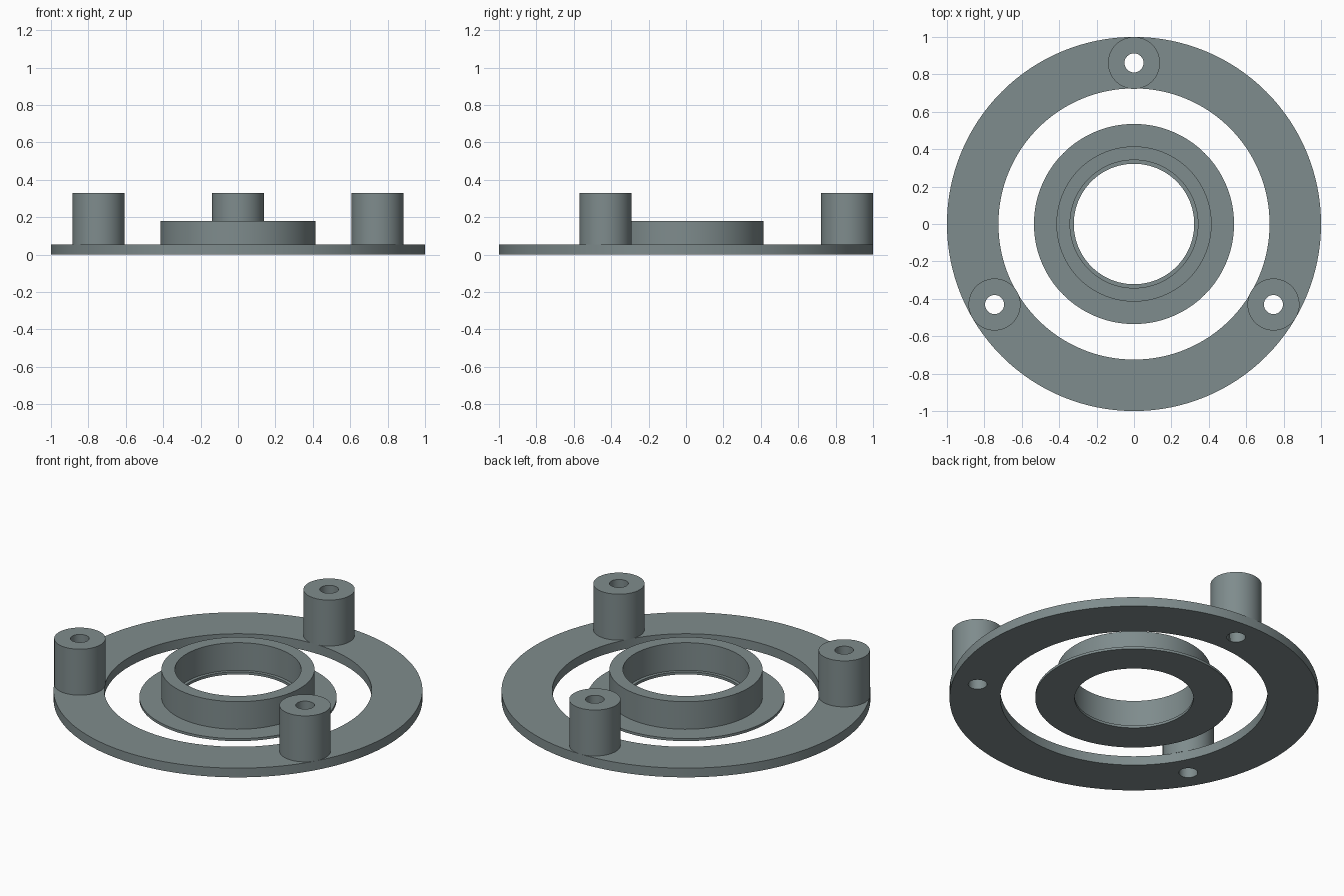
import bpy, bmesh, math

if "Cube" in bpy.data.objects:
    bpy.data.objects.remove(bpy.data.objects["Cube"])

grey = bpy.data.materials.new("slate grey")
grey.diffuse_color = (0.212, 0.262, 0.266, 1)
grey.use_nodes = True
grey.node_tree.nodes["Principled BSDF"].inputs["Base Color"].default_value = grey.diffuse_color


def lathe(name, profile, segments, centre=(0, 0)):
    """Revolve a closed (radius, z) profile around a vertical axis."""
    bm = bmesh.new()
    rings = []
    for i in range(segments):
        a = 2 * math.pi * i / segments
        rings.append([bm.verts.new((r * math.cos(a), r * math.sin(a), z)) for r, z in profile])
    n = len(profile)
    for i in range(segments):
        p, q = rings[i], rings[(i + 1) % segments]
        for j in range(n):
            k = (j + 1) % n
            bm.faces.new((p[j], q[j], q[k], p[k]))
    bmesh.ops.recalc_face_normals(bm, faces=bm.faces)
    mesh = bpy.data.meshes.new(name)
    bm.to_mesh(mesh)
    bm.free()
    mesh.materials.append(grey)
    obj = bpy.data.objects.new(name, mesh)
    obj.location = (centre[0], centre[1], 0)
    bpy.context.collection.objects.link(obj)
    return obj


def activate(obj):
    bpy.ops.object.select_all(action='DESELECT')
    obj.select_set(True)
    bpy.context.view_layer.objects.active = obj


def tube(inner, outer, z0, z1):
    return [(inner, z0), (outer, z0), (outer, z1), (inner, z1)]


PLATE, POST_TOP = 0.055, 0.33
POST_R, HOLE_R = 0.139, 0.051
PITCH = 1 - POST_R

# Outer mounting ring
ring = lathe("outer_ring", tube(0.725, 1.0, 0, PLATE), 128)
parts = [ring]

# Three standoff posts, with their screw holes drilled through the ring
for i, deg in enumerate((90, 210, 330)):
    a = math.radians(deg)
    c = (PITCH * math.cos(a), PITCH * math.sin(a))
    parts.append(lathe(f"standoff_post_{i + 1}", tube(HOLE_R, POST_R, PLATE, POST_TOP), 48, c))

    bpy.ops.mesh.primitive_cylinder_add(vertices=48, radius=HOLE_R, depth=0.4, location=(*c, 0))
    drill = bpy.context.object
    drill.name = "hole_cutter"
    drill.hide_render = True
    activate(ring)
    mod = ring.modifiers.new("screw_hole", 'BOOLEAN')
    mod.operation, mod.solver, mod.object = 'DIFFERENCE', 'EXACT', drill
    bpy.ops.object.modifier_apply(modifier=mod.name)
    bpy.data.objects.remove(drill)

# Central flanged collar with a small lip at the bottom of the bore
parts.append(lathe("centre_collar", [
    (0.322, 0), (0.535, 0), (0.535, 0.015), (0.415, 0.015),
    (0.415, 0.18), (0.342, 0.18), (0.342, 0.015), (0.322, 0.015)], 128))

for obj in parts:
    activate(obj)
    bpy.ops.object.shade_smooth_by_angle(angle=math.radians(30))
